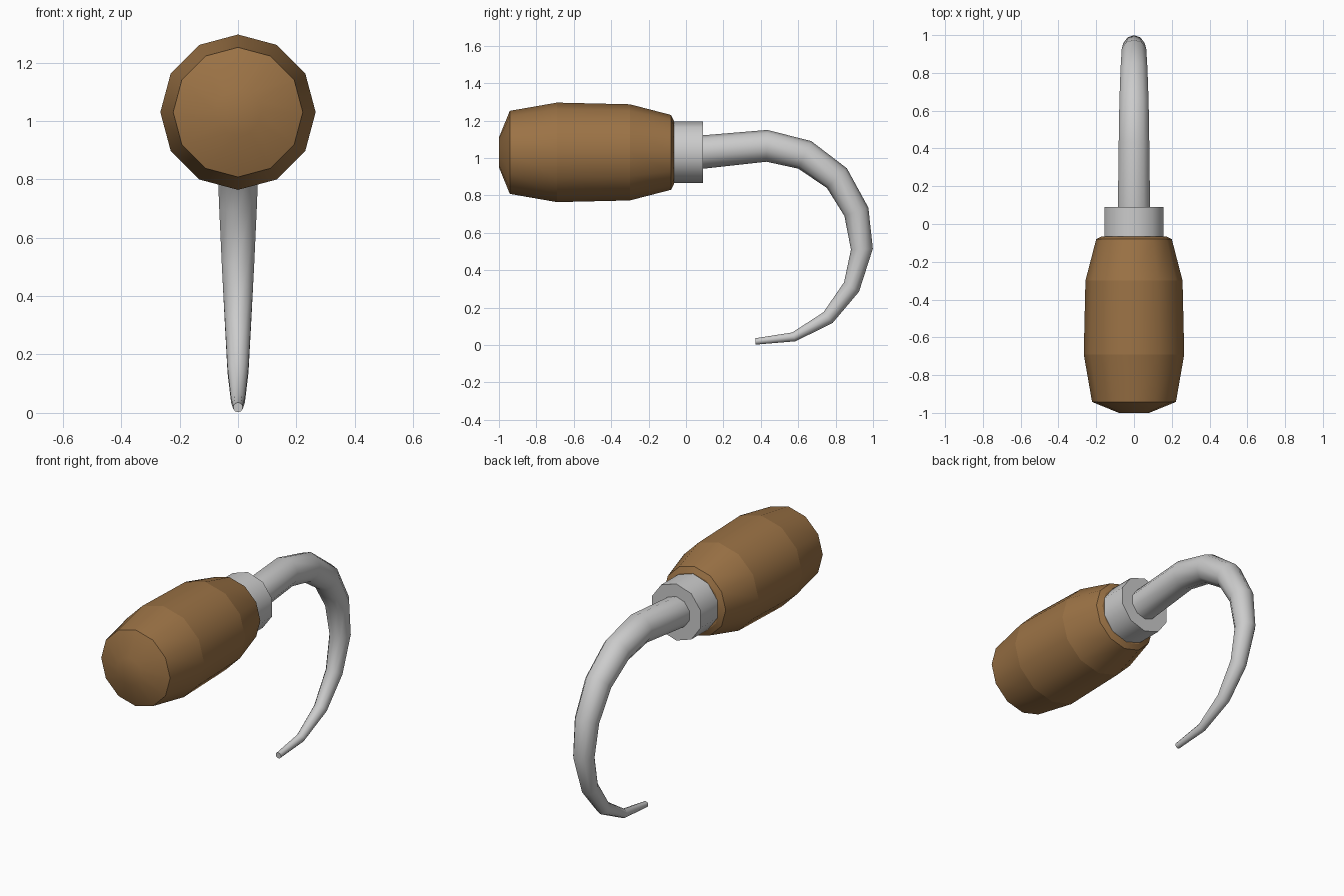
import bpy, bmesh, math
from mathutils import Vector

if "Cube" in bpy.data.objects:
    bpy.data.objects.remove(bpy.data.objects["Cube"])

AXIS_Z = 1.03


def tube(name, rings, sides, sharp_rings, mat=None):
    """Skin rings given as (outer y, outer z, inner y, inner z), capped at both ends."""
    bm = bmesh.new()
    loops = []
    for oy, oz, iy, iz in rings:
        outer, inner = Vector((0, oy, oz)), Vector((0, iy, iz))
        mid, up = (outer + inner) / 2, (outer - inner) / 2
        side = Vector((up.length, 0, 0))
        loops.append([bm.verts.new(mid + up * math.cos(a) + side * math.sin(a))
                      for a in (2 * math.pi * k / sides for k in range(sides))])
    for a, b in zip(loops, loops[1:]):
        for k in range(sides):
            n = (k + 1) % sides
            bm.faces.new((a[k], a[n], b[n], b[k]))
    bm.faces.new(loops[0])
    bm.faces.new(loops[-1])
    bmesh.ops.recalc_face_normals(bm, faces=bm.faces)
    for f in bm.faces:
        f.smooth = True
    for i in sharp_rings:
        for k in range(sides):
            bm.edges.get((loops[i][k], loops[i][(k + 1) % sides])).smooth = False
    me = bpy.data.meshes.new(name)
    bm.to_mesh(me)
    bm.free()
    if mat:
        me.materials.append(mat)
    ob = bpy.data.objects.new(name, me)
    bpy.context.collection.objects.link(ob)
    return ob


def straight(profile):
    return [(y, AXIS_Z + r, y, AXIS_Z - r) for y, r in profile]


wood = bpy.data.materials.new("wood")
wood.diffuse_color = (0.33, 0.17, 0.06, 1)
wood.use_nodes = True
wood.node_tree.nodes["Principled BSDF"].inputs["Base Color"].default_value = wood.diffuse_color

# Barrel-shaped wooden handle
tube("handle", straight([(-1.0, 0.08), (-0.942, 0.222), (-0.69, 0.266), (-0.30, 0.257),
                         (-0.08, 0.2), (-0.065, 0.17)]), 12, range(1, 6), wood)

# Metal collar
tube("collar", straight([(-0.075, 0.165), (0.09, 0.165)]), 10, (0, 1))

# Tapering curved hook
tube("hook", [
    (0.05, 1.118, 0.05, 0.938),
    (0.435, 1.15, 0.43, 0.98),
    (0.67, 1.09, 0.60, 0.943),
    (0.86, 0.945, 0.753, 0.84),
    (0.975, 0.735, 0.847, 0.69),
    (0.999, 0.515, 0.882, 0.51),
    (0.925, 0.285, 0.845, 0.335),
    (0.783, 0.117, 0.735, 0.175),
    (0.585, 0.02, 0.568, 0.067),
    (0.372, 0.002, 0.37, 0.036),
], 10, (0, 9))
